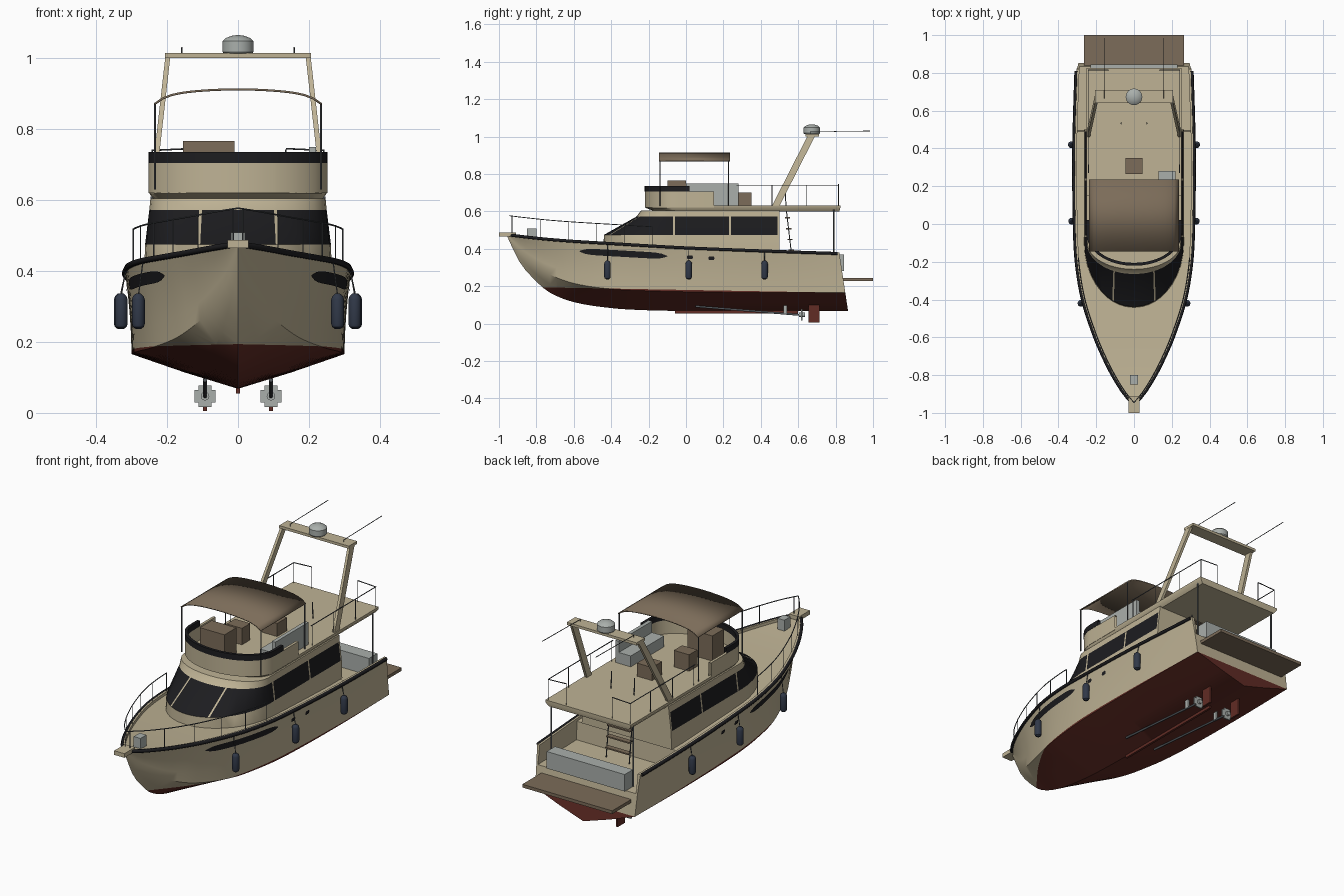
import bpy, bmesh, math
from mathutils import Vector

cube = bpy.data.objects.get("Cube")
if cube:
    bpy.data.objects.remove(cube)


def material(name, *rgb):
    m = bpy.data.materials.new(name)
    m.use_nodes = True
    m.diffuse_color = (*rgb, 1)
    m.node_tree.nodes["Principled BSDF"].inputs["Base Color"].default_value = (*rgb, 1)
    return m


CREAM = material("cream", .52, .45, .30)
BLACK = material("black", .012, .012, .014)
RED = material("bottom_red", .12, .025, .018)
BROWN = material("brown", .2, .15, .1)
GREY = material("grey", .4, .43, .41)
NAVY = material("navy", .03, .04, .065)
STEEL = material("steel", .09, .1, .11)
SIDES = ((1, "left"), (-1, "right"))


def finish(name, bm, mats, smooth=False):
    bmesh.ops.recalc_face_normals(bm, faces=bm.faces)
    me = bpy.data.meshes.new(name)
    bm.to_mesh(me)
    bm.free()
    for m in mats:
        me.materials.append(m)
    ob = bpy.data.objects.new(name, me)
    bpy.context.collection.objects.link(ob)
    if smooth:
        bpy.ops.object.select_all(action='DESELECT')
        ob.select_set(True)
        bpy.context.view_layer.objects.active = ob
        bpy.ops.object.shade_smooth_by_angle(angle=math.radians(35))
    return ob


def loft(rings, closed=True, caps=True, rule=None):
    """Skin successive rings of points; rule(ring, segment) picks a material."""
    bm = bmesh.new()
    rows = [[bm.verts.new(p) for p in r] for r in rings]
    n = len(rows[0])
    for i in range(len(rows) - 1):
        for j in range(n if closed else n - 1):
            k = (j + 1) % n
            f = bm.faces.new((rows[i][j], rows[i][k], rows[i + 1][k], rows[i + 1][j]))
            if rule:
                f.material_index = rule(i, j)
    if caps:
        bm.faces.new(rows[0])
        bm.faces.new(rows[-1])
    return bm


def box(name, x, y, z, mat):
    rings = [[(x[0], y[0], h), (x[1], y[0], h), (x[1], y[1], h), (x[0], y[1], h)] for h in z]
    return finish(name, loft(rings), [mat])


def beam(name, a, b, w, d, mat):
    rings = [[(p[0] + i * w, p[1] + j * d, p[2]) for i, j in ((-1, -1), (1, -1), (1, 1), (-1, 1))]
             for p in (a, b)]
    return finish(name, loft(rings), [mat])


def tube(name, points, radius, mat):
    cu = bpy.data.curves.new(name, 'CURVE')
    cu.dimensions = '3D'
    cu.bevel_depth, cu.bevel_resolution, cu.use_fill_caps = radius, 1, True
    sp = cu.splines.new('POLY')
    sp.points.add(len(points) - 1)
    for q, p in zip(sp.points, points):
        q.co = (*p, 1)
    cu.materials.append(mat)
    ob = bpy.data.objects.new(name, cu)
    bpy.context.collection.objects.link(ob)
    return ob


def drum(name, centre, profile, mat, n=20):
    """Round part from (radius, height) pairs."""
    cx, cy, cz = centre
    rings = [[(cx + r * math.cos(a), cy + r * math.sin(a), cz + h)
              for a in (math.tau * k / n for k in range(n))] for r, h in profile]
    return finish(name, loft(rings), [mat], True)


# Hull stations: y, keel z, chine x, chine z, sheer x, sheer z
STATIONS = [(-.96, .475, 0, .478, 0, .482), (-.89, .33, .025, .385, .058, .473),
            (-.81, .235, .065, .315, .108, .464), (-.73, .167, .105, .263, .15, .456),
            (-.6, .115, .168, .215, .207, .446), (-.4, .083, .24, .185, .272, .434),
            (-.2, .071, .277, .175, .305, .422), (0, .068, .294, .17, .315, .411),
            (.4, .068, .3, .166, .318, .395), (.866, .068, .295, .165, .305, .379)]


def at(y):
    """Smoothly interpolated hull station."""
    S, last = STATIONS, len(STATIONS) - 1
    i = max(k for k in range(last) if S[k][0] <= y or k == 0)
    h = S[i + 1][0] - S[i][0]
    t = (y - S[i][0]) / h

    def slope(k, c):
        a, b = S[max(k - 1, 0)], S[min(k + 1, last)]
        return (b[c] - a[c]) / (b[0] - a[0]) * h
    return [(2*t**3 - 3*t*t + 1) * S[i][c] + (t**3 - 2*t*t + t) * slope(i, c)
            + (3*t*t - 2*t**3) * S[i + 1][c] + (t**3 - t*t) * slope(i + 1, c) for c in range(1, 6)]


def side_x(y, z):
    kz, cx, cz, sx, sz = at(y)
    t = (z - cz) / (sz - cz)
    return cx + (sx - cx) * (t - .8 * t * (1 - t))


def hull_ring(y):
    kz, cx, cz, sx, sz = at(y)
    floor = sz - .015 if y < .5 else .28
    inner = max(sx - .016, 0)
    half = [(0, kz), (cx * .5, kz + (cz - kz) * .47), (cx, cz)]
    half += [(side_x(y, z), z) for z in (cz + (sz - cz) * k / 4 for k in (1, 2, 3))]
    half += [(sx, sz), (inner, sz), (inner, floor), (0, floor)]
    pts = half + [(-x, z) for x, z in half[-2:0:-1]]
    rake = .15 * max(0, y - .4) / .466
    return [(x, y - rake * (z - .07), z) for x, z in pts]


# Hull with decks and open cockpit, cut along the waterline for the red bottom
ys = [-.958 + 1.458 * k / 44 for k in range(44)] + [.499, .501, .6, .7, .8, .866]
bm = loft([hull_ring(y) for y in ys])
normal = Vector((0, .018, 1))
bmesh.ops.bisect_plane(bm, geom=bm.verts[:] + bm.edges[:] + bm.faces[:],
                       plane_co=(0, 0, .18), plane_no=normal)
for f in bm.faces:
    f.material_index = int((f.calc_center_median() - Vector((0, 0, .18))).dot(normal) < 0)
finish("hull", bm, [CREAM, RED], True)
box("keel_strip", (-.006, .006), (-.06, .6), (.055, .08), RED)

# Rub rail, bow rail, hull windows, fenders
run = [-.955 + 1.765 * k / 50 for k in range(51)]
rail = [-.93 + .75 * k / 20 for k in range(21)]
for s, side in SIDES:
    tube("rub_rail_" + side, [(s * at(y)[3], y, at(y)[4] - .006) for y in run], .009, BLACK)
    top = [(s * (at(y)[3] - .012), y, at(y)[4] + .097) for y in rail]
    tube("bow_rail_" + side, [(0, -.945, .577)] + top, .0025, STEEL)
    for p in top[::4]:
        tube("bow_rail_post_" + side, [p, (p[0], p[1], p[2] - .11)], .002, STEEL)
    for y0, y1, z0, z1, h in ((-.57, -.1, .387, .36, .017), (.005, .037, .355, .355, .01),
                              (.12, .152, .349, .349, .01)):
        rows = []
        for k in range(17):
            u = k / 8 - 1
            y, z = y0 + (y1 - y0) * k / 16, z0 + (z1 - z0) * k / 16
            hh = h * (1 - .9 * u ** 8)
            rows.append([(s * (side_x(y, q) + .004), y, q) for q in (z - hh, z, z + hh)])
        finish("hull_window_" + side, loft(rows, False, False), [BLACK])
    for y in (-.42, .015, .42):
        x = s * (at(y)[3] + .014)
        drum("fender_" + side, (x, y, .237),
             [(.008, 0), (.015, .005), (.018, .014), (.018, .083), (.015, .092), (.006, .1)], NAVY, 14)
        tube("fender_rope_" + side, [(x, y, .33), (s * at(y)[3], y, at(y)[4])], .002, STEEL)

# Bow fittings, swim platform, cockpit bench
box("bow_pulpit", (-.03, .03), (-1, -.91), (.465, .487), CREAM)
box("windlass", (-.02, .02), (-.85, -.8), (.45, .508), GREY)
box("swim_platform", (-.265, .265), (.84, 1), (.228, .245), BROWN)
box("cockpit_bench", (-.23, .23), (.775, .845), (.28, .37), GREY)

# Running gear
for s, side in SIDES:
    x = s * .093
    tube("shaft_" + side, [(x, .05, .092), (x, .63, .045)], .006, STEEL)
    box("strut_" + side, (x - .005, x + .005), (.52, .54), (.05, .13), GREY)
    box("rudder_" + side, (x - .005, x + .005), (.655, .715), (.005, .11), RED)
    hub = drum("propeller_hub_" + side, (0, 0, 0), [(.012, -.015), (.012, .015)], GREY, 12)
    hub.rotation_euler.x, hub.location = math.pi / 2, (x, .62, .047)
    for dx, dz in ((.03, .018), (.018, .03)):
        box("propeller_blades_" + side, (x - dx, x + dx), (.615, .623), (.047 - dz, .047 + dz), GREY)


def outline(half, centre, depth, aft, z, marks=()):
    """Plan shape: straight sides and a rounded front, from aft +x to aft -x."""
    right = [(half, y) for y in (aft, *marks)]
    for d in (0, 10, 20, 30, 40, 50, 58, 64, 66, 73, 80, 90):
        a = math.radians(d)
        right.append((half * math.cos(a), centre - depth * math.sin(a)))
    return [(x, y, z) for x, y in right] + [(-x, y, z) for x, y in right[-2::-1]]


# Cabin with a dark window band split by mullions
marks = (.49, .24, .23, -.06, -.07)
levels = ((.265, .345, .38), (.262, .338, .475), (.25, .165, .572), (.247, .14, .605))
rings = [outline(h, -.1, d, .5, z, marks) for h, d, z in levels]
count = len(rings[0])
pillars = {0, 2, 4, 13}


def window_rule(i, j):
    return int(i == 1 and j < count - 1 and min(j, count - 2 - j) not in pillars)


finish("cabin", loft(rings, rule=window_rule), [CREAM, BLACK], True)

# Flybridge deck, coaming and wind deflector
finish("flybridge_deck", loft([outline(.235, -.05, .115, .82, .6), outline(.25, -.05, .165, .825, .618),
                               outline(.252, -.05, .17, .825, .632)]), [CREAM], True)


def wall(name, aft, z0, z1, mat, grow):
    shape = ((.252 + grow, z0), (.252 + grow, z1), (.238, z1), (.238, z0), (.252 + grow, z0))
    rings = [outline(h, -.05, h - .082, aft, z) for h, z in shape]
    finish(name, loft(rings, False, False), [mat], True)


wall("coaming", .15, .62, .705, CREAM, 0)
wall("wind_deflector", .02, .705, .735, BLACK, .001)

# Flybridge furniture
box("helm_console", (-.155, -.01), (-.1, 0), (.63, .766), BROWN)
box("helm_seat", (-.13, -.04), (.09, .16), (.63, .72), BROWN)
box("centre_seat", (-.045, .045), (.265, .35), (.63, .702), BROWN)
box("sofa_seat", (.13, .205), (0, .28), (.63, .69), GREY)
box("sofa_back", (.2, .22), (0, .28), (.63, .75), GREY)

# Sun canopy and its poles
us = [k / 10 - 1 for k in range(21)]
bm = loft([[(.236 * u, y, .912 - .02 * u * u - .022 * u ** 8) for u in us] for y in (-.145, .235)],
          False, False)
canopy = finish("sun_canopy", bm, [BROWN], True)
thick = canopy.modifiers.new("thickness", 'SOLIDIFY')
thick.thickness, thick.offset = .006, 0

for s, side in SIDES:
    for y in (-.14, .228):
        tube("canopy_pole_" + side, [(s * .234, y, .63), (s * .234, y, .872)], .003, STEEL)
    # Radar arch leg and antenna
    beam("arch_leg_" + side, (s * .24, .48, .63), (s * .198, .67, 1.003), .007, .02, CREAM)
    tube("antenna_" + side, [(s * .158, .665, 1.01), (s * .158, .665, 1.025), (s * .158, .985, 1.03)],
         .002, STEEL)
    # Flybridge rail and deck supports
    x = s * .242
    tube("fly_rail_" + side, [(x, .27, .74), (x, .815, .74), (s * .135, .815, .745)], .0025, STEEL)
    for px, y in ((x, .28), (x, .46), (x, .645), (x, .815), (s * .135, .815)):
        tube("fly_rail_post_" + side, [(px, y, .63), (px, y, .742)], .002, STEEL)
    tube("deck_support_" + side, [(x, .79, .29), (x, .79, .61)], .005, STEEL)
    # Ladder stringer with handle
    tube("ladder_rail_" + side, [(s * .068, .53, .72), (s * .068, .535, .62), (s * .068, .575, .28)],
         .003, STEEL)

for k in range(5):
    y, z = .57 - .007 * k, .33 + .058 * k
    box("ladder_step", (-.068, .068), (y - .014, y + .014), (z, z + .007), BROWN)

box("arch_top", (-.206, .206), (.64, .71), (1, 1.014), CREAM)
drum("radar_dome", (0, .673, 1.013),
     [(.04, 0), (.044, .005), (.044, .035), (.034, .044), (.018, .05), (.004, .052)], GREY, 24)
